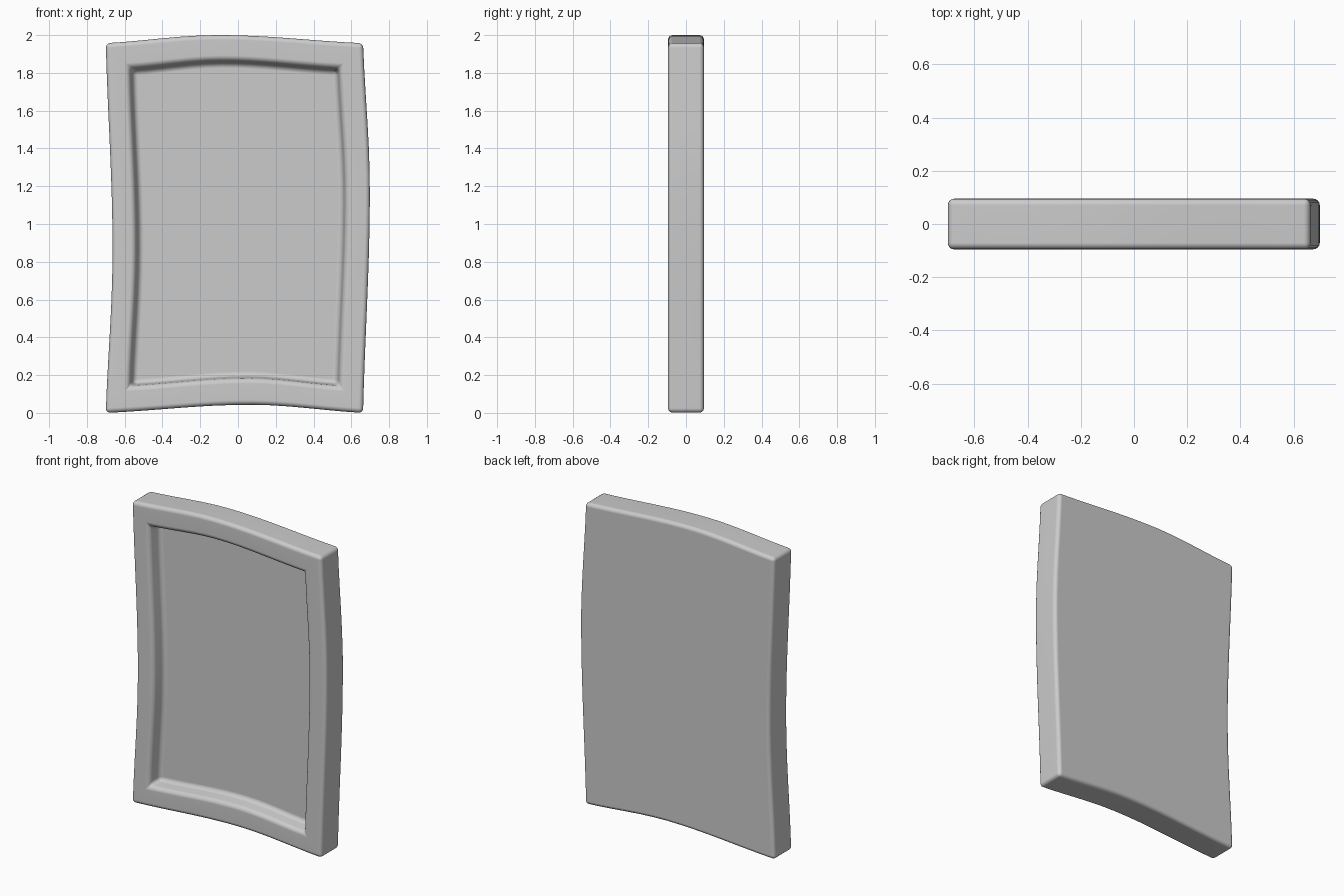
import bpy, bmesh, math

if "Cube" in bpy.data.objects:
    bpy.data.objects.remove(bpy.data.objects["Cube"])

N = 14  # segments per side


def bump(t, peak):
    """Soft 0-1-0 arc with an off-centre peak."""
    u = t / peak if t < peak else (1 - t) / (1 - peak)
    ease = 0.5 - 0.5 * math.cos(math.pi * u)
    return 0.5 * ease + 0.5 * math.sin(math.pi / 2 * u)


def outline(x0, x1, z0, z1, bow_x, bow_z):
    """Warped rectangle: sides bow to the right, top and bottom bow up."""
    pts = []
    for side in range(4):
        for i in range(N):
            t = i / N
            if side == 0:
                pts.append((x0 + (x1 - x0) * t, z0 + bow_z * bump(t, 0.56)))
            elif side == 1:
                pts.append((x1 + bow_x * bump(t, 0.6), z0 + (z1 - z0) * t))
            elif side == 2:
                pts.append((x1 - (x1 - x0) * t, z1 + bow_z * bump(t, 0.56)))
            else:
                pts.append((x0 + bow_x * bump(t, 0.56), z1 - (z1 - z0) * t))
    return pts


outer = outline(-0.70, 0.662, 0.0, 1.957, 0.036, 0.043)
rim = outline(-0.575, 0.540, 0.14, 1.828, 0.032, 0.04)
floor = outline(-0.555, 0.522, 0.155, 1.81, 0.032, 0.04)

# Framed panel: back, outer sides, front rim, recess wall, recess floor
bm = bmesh.new()
loops = [[bm.verts.new((x, y, z)) for x, z in pts] for pts, y in
         ((outer, 0.095), (outer, -0.095), (rim, -0.095), (floor, -0.005))]
for a, b in zip(loops, loops[1:]):
    for i in range(len(a)):
        j = (i + 1) % len(a)
        bm.faces.new((a[i], a[j], b[j], b[i]))
bm.faces.new(loops[0])
bm.faces.new(loops[-1])
bmesh.ops.recalc_face_normals(bm, faces=bm.faces[:])
for f in bm.faces:
    f.smooth = True
mesh = bpy.data.meshes.new("framed_panel")
bm.to_mesh(mesh)
bm.free()
panel = bpy.data.objects.new("framed_panel", mesh)
bpy.context.collection.objects.link(panel)

# Softened edges
bev = panel.modifiers.new("soft_edges", 'BEVEL')
bev.width = 0.024
bev.segments = 4
bev.limit_method = 'ANGLE'
bev.angle_limit = math.radians(40)
wn = panel.modifiers.new("weighted_normals", 'WEIGHTED_NORMAL')
wn.keep_sharp = True
